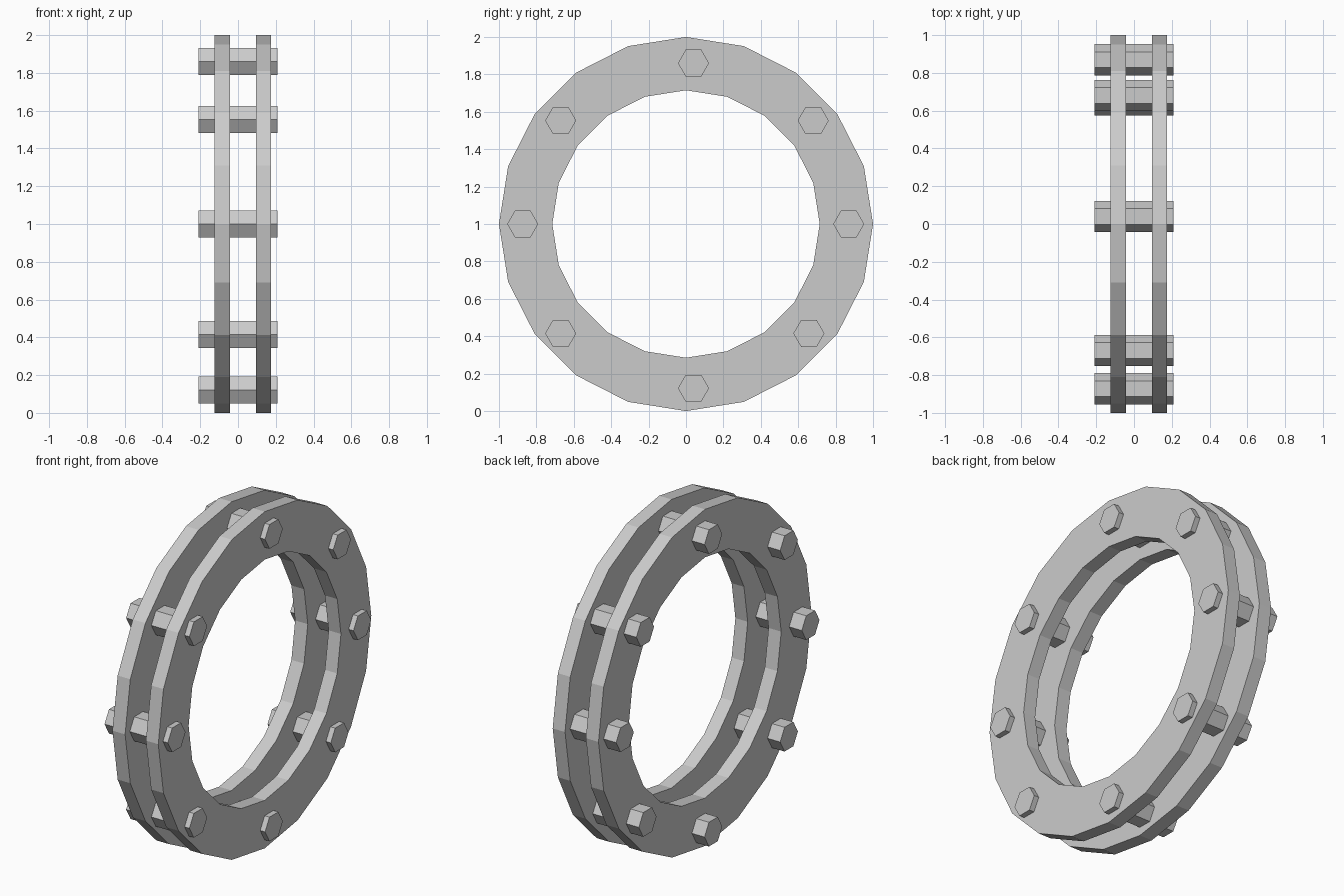
import bpy, bmesh
from math import cos, sin, pi

cube = bpy.data.objects.get("Cube")
if cube:
    bpy.data.objects.remove(cube, do_unlink=True)

grey = bpy.data.materials.new("plain grey")
grey.use_nodes = True
colour = (0.6, 0.6, 0.6, 1)
grey.diffuse_color = colour
grey.node_tree.nodes["Principled BSDF"].inputs["Base Color"].default_value = colour


def circle(bm, x, radius, sides):
    """Loop of vertices around the x axis."""
    return [bm.verts.new((x, radius * cos(2 * pi * i / sides), radius * sin(2 * pi * i / sides)))
            for i in range(sides)]


def bridge(bm, a, b):
    for i in range(len(a)):
        j = (i + 1) % len(a)
        bm.faces.new((a[i], a[j], b[j], b[i]))


def finish(bm, name, location):
    bmesh.ops.recalc_face_normals(bm, faces=bm.faces)
    mesh = bpy.data.meshes.new(name)
    bm.to_mesh(mesh)
    bm.free()
    mesh.materials.append(grey)
    obj = bpy.data.objects.new(name, mesh)
    obj.location = location
    bpy.context.collection.objects.link(obj)


def ring(name, x0, x1, outer=1.0, inner=0.715, sides=20):
    bm = bmesh.new()
    loops = [circle(bm, x, r, sides)
             for x, r in ((x0, outer), (x1, outer), (x1, inner), (x0, inner))]
    for k in range(4):
        bridge(bm, loops[k], loops[(k + 1) % 4])
    finish(bm, name, (0, 0, 1))


def bolt(name, y, z, x0=-0.208, x1=0.208, radius=0.083):
    bm = bmesh.new()
    a, b = circle(bm, x0, radius, 6), circle(bm, x1, radius, 6)
    bridge(bm, a, b)
    bm.faces.new(a)
    bm.faces.new(b)
    finish(bm, name, (0, y, z))


# Two flat rings side by side
ring("right_ring", -0.125, -0.042)
ring("left_ring", 0.095, 0.176)

# Hexagonal bolts through both rings
bolts = [(0.04, 1.86), (0.68, 1.553), (0.87, 1.0), (0.657, 0.415),
         (0.04, 0.122), (-0.67, 0.415), (-0.873, 1.0), (-0.67, 1.553)]
for i, (y, z) in enumerate(bolts):
    bolt(f"bolt_{i + 1}", y, z)
